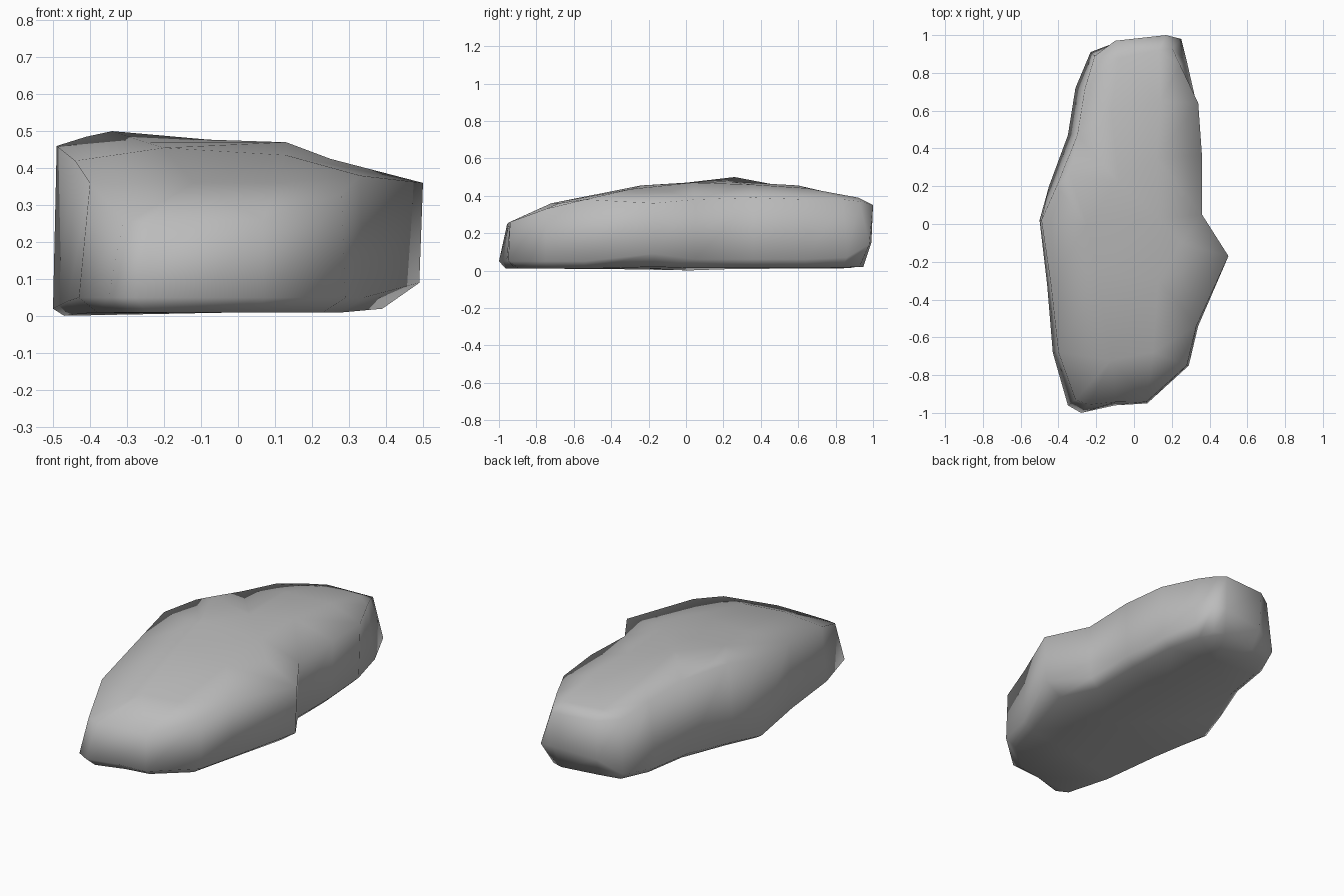
import bpy
import bmesh
from mathutils import Vector
from mathutils.geometry import delaunay_2d_cdt

default_cube = bpy.data.objects.get("Cube")
if default_cube:
    bpy.data.objects.remove(default_cube, do_unlink=True)

# Plain grey stone
stone = bpy.data.materials.new("grey stone")
stone.use_nodes = True
stone_colour = (0.5, 0.5, 0.5, 1)
stone.diffuse_color = stone_colour
stone.node_tree.nodes["Principled BSDF"].inputs["Base Color"].default_value = stone_colour

# Rock outline, anticlockwise from the nose:
# x, y, rim height, foot height, rim inset, base inset
outline = [
    (-.28, -1, .25, .05, .06, .05), (-.1, -.96, .26, .05, .02, .05),
    (.07, -.95, .26, .05, .01, .06), (.29, -.75, .33, .05, .01, .06),
    (.34, -.54, .38, .05, .01, .06), (.5, -.17, .36, .09, 0, .11),
    (.36, .05, .38, .06, 0, .06), (.36, .36, .39, .06, 0, .06),
    (.34, .64, .38, .06, 0, .06), (.28, .86, .38, .07, .04, .06),
    (.25, .98, .37, .14, .07, .07), (.17, 1, .35, .15, 0, .06),
    (-.1, .97, .36, .13, 0, .06), (-.23, .91, .37, .06, .03, .05),
    (-.31, .72, .42, .05, .05, .05), (-.35, .47, .46, .05, .05, .05),
    (-.45, .2, .485, .04, .04, .05), (-.5, .02, .46, .02, .01, .03),
    (-.46, -.32, .42, .04, .02, .04), (-.43, -.68, .36, .05, .03, .05),
    (-.35, -.96, .26, .05, .05, .05),
]

# Broad raised area inside the rim
crown = [
    (-.12, -.72, .36), (.1, -.68, .36), (-.2, -.24, .455), (.13, -.3, .435),
    (.25, -.1, .425), (-.25, 0, .47), (.13, .03, .47), (-.34, .26, .5),
    (-.08, .22, .477), (.12, .35, .46), (-.12, .6, .455), (.14, .65, .44),
    (.13, .92, .39), (-.08, .88, .39),
]


def inward(x, y, distance):
    """Shift an outline point towards the long middle line of the rock."""
    target = Vector((0, max(-.7, min(.7, y))))
    point = Vector((x, y))
    return point + (target - point).normalized() * distance


rim, foot, base = [], [], []
for x, y, rim_z, foot_z, rim_inset, base_inset in outline:
    rim.append((*inward(x, y, rim_inset), rim_z))
    foot.append((*inward(x, y, .01 if rim_inset == 0 else 0), foot_z))
    base.append((*inward(x, y, base_inset), min(foot_z * .3 - .005, .02)))

bm = bmesh.new()
count = len(outline)
rings = [[bm.verts.new(p) for p in ring] for ring in (base, foot, rim)]

# Side walls and the rounded lower edge
for lower, upper in zip(rings, rings[1:]):
    for i in range(count):
        j = (i + 1) % count
        bm.faces.new((lower[i], lower[j], upper[j], upper[i]))


def cap(ring, inner):
    """Fill a ring with triangles that pass through the inner points."""
    verts = ring + [bm.verts.new(p) for p in inner]
    edges = [(i, (i + 1) % count) for i in range(count)]
    result = delaunay_2d_cdt([v.co.xy for v in verts], edges, [], 1, 1e-5)
    for face in result[2]:
        bm.faces.new([verts[result[3][i][0]] for i in face])


# Top and slightly uneven underside
cap(rings[2], crown)
cap(rings[0], [(-.1, -.6, .01), (0, -.2, .01), (0, .3, .02), (0, .7, .015)])
bmesh.ops.recalc_face_normals(bm, faces=bm.faces)

mesh = bpy.data.meshes.new("rock")
bm.to_mesh(mesh)
bm.free()
mesh.materials.append(stone)
rock = bpy.data.objects.new("rock", mesh)
bpy.context.collection.objects.link(rock)

# Soft, weathered shading
bpy.ops.object.select_all(action="DESELECT")
rock.select_set(True)
bpy.context.view_layer.objects.active = rock
bpy.ops.object.shade_smooth()
